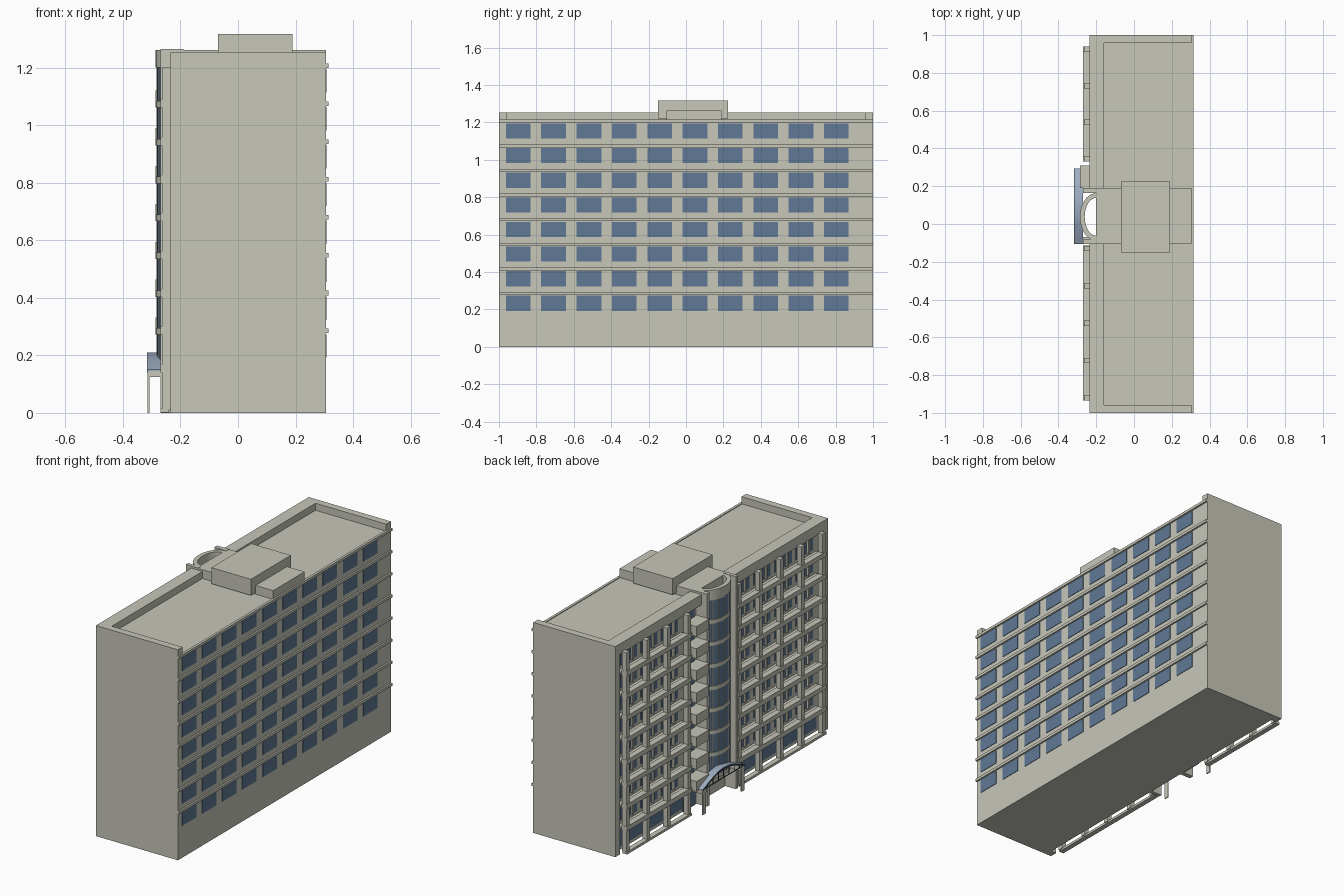
import bpy, math

cube = bpy.data.objects.get("Cube")
if cube:
    bpy.data.objects.remove(cube, do_unlink=True)


def material(name, colour):
    m = bpy.data.materials.new(name)
    m.use_nodes = True
    m.diffuse_color = (*colour, 1)
    m.node_tree.nodes["Principled BSDF"].inputs["Base Color"].default_value = (*colour, 1)
    return m


STONE = material("warm grey stone", (0.57, 0.57, 0.49))
GLASS = material("blue window glass", (0.115, 0.195, 0.30))
PALE = material("pale canopy glass", (0.34, 0.42, 0.54))
DARK = material("dark metal", (0.06, 0.07, 0.08))


def mesh_object(name, verts, faces, mat):
    me = bpy.data.meshes.new(name)
    me.from_pydata(verts, [], faces)
    me.materials.append(mat)
    ob = bpy.data.objects.new(name, me)
    bpy.context.collection.objects.link(ob)
    return ob


def boxes(name, spans, mat=STONE):
    """One object from a list of (x0, x1, y0, y1, z0, z1) boxes."""
    verts, faces = [], []
    for x0, x1, y0, y1, z0, z1 in spans:
        b = len(verts)
        verts += [(x, y, z) for z in (z0, z1) for x, y in ((x0, y0), (x1, y0), (x1, y1), (x0, y1))]
        faces += [[b + 3, b + 2, b + 1, b], [b + 4, b + 5, b + 6, b + 7]]
        for i in range(4):
            j = (i + 1) % 4
            faces.append([b + i, b + j, b + j + 4, b + i + 4])
    return mesh_object(name, verts, faces, mat)


FLOOR = 0.1316
BAY = 0.189
floors = range(8)
bay_centres = [-0.897 + BAY * i for i in range(10)]

# Main block, end piers, roof edge
boxes("main_block", [(-0.2, 0.305, -1, 1, 0, 1.21)])
boxes("end_piers", [(-0.235, -0.2, s * 0.9775 - 0.0225, s * 0.9775 + 0.0225, 0, 1.21) for s in (-1, 1)])
boxes("roof_parapet", [
    (-0.235, -0.16, -1, -0.105, 1.19, 1.252),
    (-0.235, -0.16, 0.19, 1, 1.19, 1.252),
    (-0.16, 0.305, -1, -0.957, 1.2, 1.252),
    (-0.16, 0.305, 0.957, 1, 1.2, 1.252)])
boxes("central_roof_block", [(-0.2, 0.305, -0.105, 0.19, 1.2, 1.262)])
boxes("penthouse", [(-0.07, 0.19, -0.15, 0.225, 1.22, 1.316)])

# Plain long side: window grid and floor ledges
boxes("rear_windows", [(0.303, 0.308, c - 0.066, c + 0.066, 0.192 + FLOOR * k, 0.273 + FLOOR * k)
                       for k in floors for c in bay_centres], GLASS)
boxes("rear_ledges", [(0.3, 0.315, -1, 1, 0.277 + FLOOR * k, 0.293 + FLOOR * k) for k in floors])

# Columned long side: beams, columns, windows in two wings
wings = [(-0.935, -0.115), (0.33, 0.94)]
beams, columns, windows, bars, ground = [], [], [], [], []
for a, b in wings:
    beams.append((-0.27, -0.24, a, b, 0.002, 0.016))
    beams += [(-0.27, -0.235, a, b, 0.14 + FLOOR * k, 0.168 + FLOOR * k) for k in floors]
    ground.append((-0.204, -0.198, a, b, 0.02, 0.135))
    n = round((b - a) / BAY)
    step = (b - a - 0.03) / n
    for i in range(n + 1):
        y = a + 0.015 + step * i
        columns.append((-0.265, -0.235, y - 0.014, y + 0.014, 0.01, 1.2))
        if i == n:
            continue
        for k in floors:
            z = 0.172 + FLOOR * k
            windows.append((-0.204, -0.198, y + 0.02, y + step - 0.02, z, z + 0.1))
            for f in (0.36, 0.64):
                bars.append((-0.215, -0.2, y + step * f - 0.007, y + step * f + 0.007, z, z + 0.1))
boxes("facade_beams", beams)
boxes("facade_columns", columns)
boxes("facade_windows", windows, GLASS)
boxes("window_bars", bars)
boxes("ground_floor_glass", ground + [(-0.204, -0.198, 0.2, 0.32, 0.0, 0.13)], GLASS)
boxes("floor_slabs", [(-0.23, -0.2, a, b, 0.14 + FLOOR * k, 0.152 + FLOOR * k)
                      for a, b in wings for k in floors])

# Stair tower: side fins, balconies, curved glazing
boxes("tower_fins", [(-0.27, -0.19, -0.105, -0.083, 0, 1.264), (-0.27, -0.19, 0.163, 0.19, 0, 1.264)])
boxes("balconies", [(-0.286, -0.2, 0.19, 0.31, 0.14 + FLOOR * k, 0.2 + FLOOR * k) for k in floors])
boxes("balcony_doors", [(-0.204, -0.198, 0.21, 0.29, 0.2 + FLOOR * k, 0.262 + FLOOR * k)
                        for k in floors], GLASS)

SEG = 20


def arc_point(t, inset):
    return (-0.2 - (0.086 - inset) * math.sin(t), 0.038 + (0.125 - inset) * math.cos(t))


def curved_walls(name, inset, thickness, levels, mat):
    verts, faces = [], []
    for z0, z1 in levels:
        b = len(verts)
        for i in range(SEG + 1):
            t = math.pi * i / SEG
            outer, inner = arc_point(t, inset), arc_point(t, inset + thickness)
            verts += [(*outer, z0), (*inner, z0), (*inner, z1), (*outer, z1)]
        for i in range(SEG):
            p = b + 4 * i
            for j in range(4):
                k = (j + 1) % 4
                faces.append([p + j, p + k, p + k + 4, p + j + 4])
        faces += [[b + 3, b + 2, b + 1, b], [b + 4 * SEG + j for j in range(4)]]
    ob = mesh_object(name, verts, faces, mat)
    bpy.context.view_layer.objects.active = ob
    ob.select_set(True)
    bpy.ops.object.shade_smooth_by_angle(angle=math.radians(35))
    ob.select_set(False)


curved_walls("tower_glass", 0.004, 0.006, [(0.15, 1.21)], GLASS)
curved_walls("tower_bands", 0, 0.016, [(0.14 + FLOOR * k, 0.163 + FLOOR * k) for k in floors], STONE)
curved_walls("tower_cap", 0, 0.025, [(1.2, 1.262)], STONE)
mullions = []
for i in range(1, 8):
    x, y = arc_point(math.pi * i / 8, 0.005)
    mullions.append((x - 0.003, x + 0.003, y - 0.003, y + 0.003, 0.15, 1.2))
boxes("tower_mullions", mullions, STONE)

# Arched entrance canopy
Y0, Y1 = -0.105, 0.293


def arch(name, x0, x1, drop, mat):
    verts, faces = [], []
    for i in range(SEG + 1):
        f = i / SEG
        y, z = Y0 + (Y1 - Y0) * f, 0.15 + 0.06 * math.sin(math.pi * f)
        verts += [(x0, y, z - drop), (x1, y, z - drop), (x1, y, z), (x0, y, z)]
    for i in range(SEG):
        p = 4 * i
        for j in range(4):
            k = (j + 1) % 4
            faces.append([p + j, p + k, p + k + 4, p + j + 4])
    faces += [[3, 2, 1, 0], [4 * SEG + j for j in range(4)]]
    mesh_object(name, verts, faces, mat)


arch("canopy_glass", -0.316, -0.27, 0.005, PALE)
arch("canopy_rim", -0.317, -0.313, 0.009, DARK)
truss = [(-0.315, -0.311, Y0, Y1, 0.147, 0.151)]
for i in range(1, 8):
    f = i / 8
    y = Y0 + (Y1 - Y0) * f
    truss.append((-0.315, -0.312, y - 0.002, y + 0.002, 0.15, 0.147 + 0.06 * math.sin(math.pi * f)))
boxes("canopy_truss", truss, DARK)
ends = [(Y0, Y0 + 0.035), (Y1 - 0.035, Y1)]
boxes("canopy_brackets", [(-0.314, -0.235, a, b, 0.124, 0.15) for a, b in ends])
boxes("canopy_posts", [(-0.314, -0.308, a + 0.004, b - 0.004, 0, 0.126) for a, b in ends])
